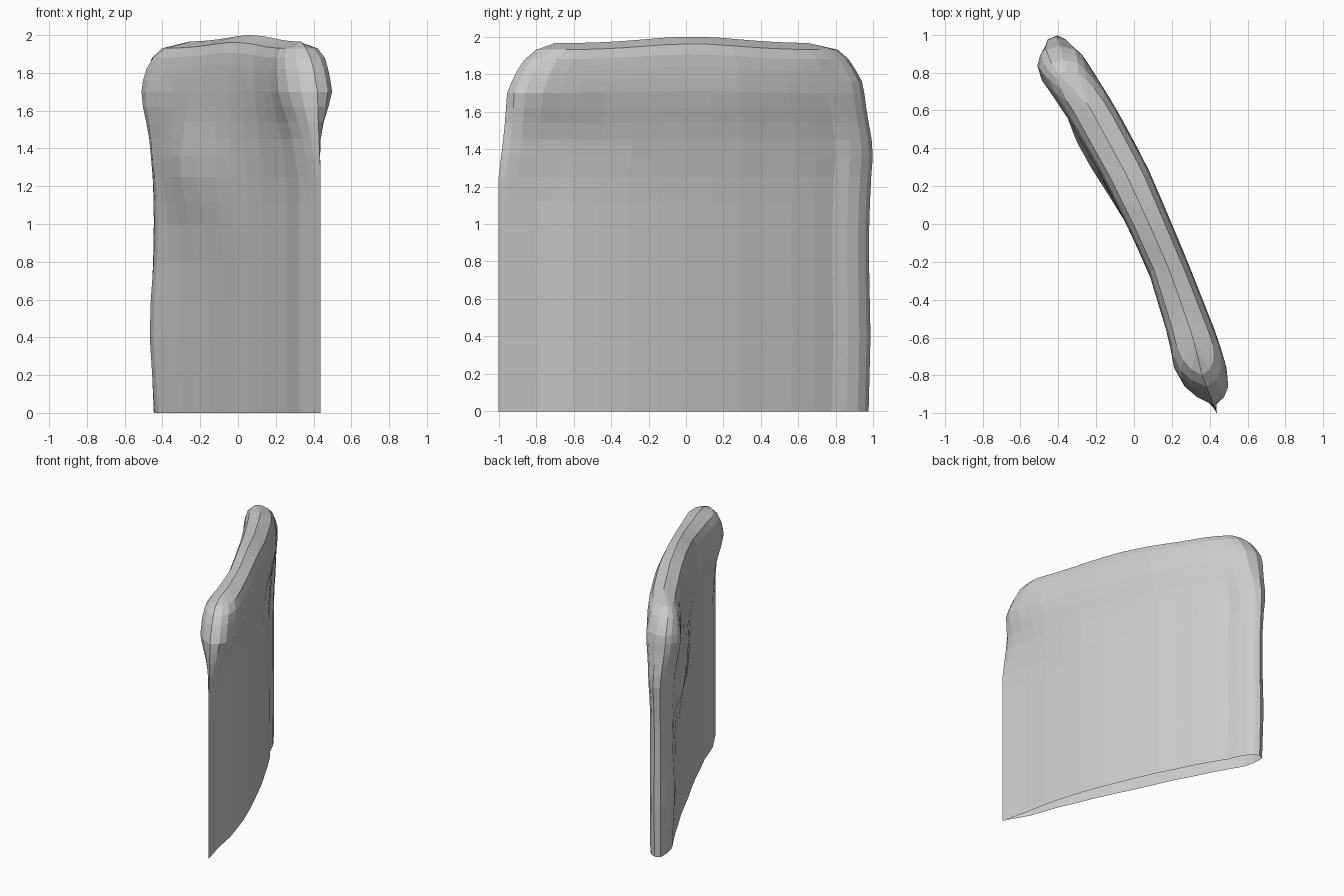
import bpy, bmesh
from math import exp

if "Cube" in bpy.data.objects:
    bpy.data.objects.remove(bpy.data.objects["Cube"])


def curve(x, pts):
    """Piecewise linear lookup in (x, value) pairs."""
    if x <= pts[0][0]:
        return pts[0][1]
    for (x0, y0), (x1, y1) in zip(pts, pts[1:]):
        if x <= x1:
            return y0 + (y1 - y0) * (x - x0) / (x1 - x0)
    return pts[-1][1]


def bump(y, z, y0, z0, ry, rz):
    return exp(-((y - y0) / ry) ** 2 - ((z - z0) / rz) ** 2)


# Plan-view centre line: x for each y
CENTRE = [(-1, .438), (-.8, .36), (-.6, .312), (-.25, .19), (0, .08),
          (.27, -.045), (.6, -.225), (.8, -.35), (.98, -.405)]
# Side outline: end positions for each height
Y_MIN = [(0, -1), (1.25, -1), (1.5, -.97), (1.7, -.955), (1.8, -.915),
         (1.88, -.86), (1.93, -.8), (1.965, -.7)]
Y_MAX = [(0, .975), (.4, .985), (.9, .975), (1.2, .985), (1.4, 1.0), (1.6, .965),
         (1.75, .945), (1.87, .88), (1.93, .81), (1.965, .65)]
# Half thickness along the length: lower blade (each face) and padded top roll
LOW_R = [(0, 0), (.1, .025), (.3, .05), (.5, .06), (.7, .068), (.85, .08),
         (.95, .075), (.985, .05), (1, 0)]
LOW_L = [(0, 0), (.1, .035), (.3, .075), (.5, .1), (.7, .1), (.9, .08),
         (.965, .06), (.99, .045), (1, 0)]
ROLL = [(0, 0), (.02, .07), (.05, .115), (.1, .138), (.2, .128), (.35, .115),
        (.5, .12), (.7, .135), (.9, .138), (.96, .12), (.99, .075), (1, 0)]
BLEND = [(0, 0), (1.2, 0), (1.45, .3), (1.55, .55), (1.68, 1)]
CLOSE = [(0, 1), (1.8, 1), (1.88, .92), (1.93, .7), (1.965, 0)]

LEVELS = [0, .2, .4, .6, .8, 1.0, 1.12, 1.25, 1.36, 1.45, 1.54, 1.62, 1.7,
          1.76, 1.82, 1.88, 1.93, 1.965]
STEPS = [0, .02, .05, .1, .15, .2, .27, .35, .43, .5, .57, .65, .72, .79,
         .85, .9, .94, .97, .99, 1]


def point(u, z, side):
    y = curve(z, Y_MIN) + u * (curve(z, Y_MAX) - curve(z, Y_MIN))
    w = curve(z, BLEND)
    low = curve(u, LOW_R if side > 0 else LOW_L)
    half = ((1 - w) * low + w * curve(u, ROLL)) * curve(z, CLOSE)
    if side < 0 and 0 < u < 1:
        # uneven swelling on the left face
        end = min(1, (1 - u) / .05)
        half += end * curve(z, CLOSE) * (.07 * bump(y, z, .38, 1.28, .32, .28)
                                         + .025 * bump(y, z, .8, 1.65, .2, .2)
                                         + .03 * bump(y, z, .85, .45, .3, .35))
    lift = .035 * exp(-((y - .03) / .35) ** 2) * max(0, (z - 1.6) / .365)
    return curve(y, CENTRE) + side * half, y, z + lift


# Curved slab: stacked cross-section rings, open underneath
bm = bmesh.new()
rings = []
for z in LEVELS:
    ring = [bm.verts.new(point(u, z, 1)) for u in STEPS]
    ring += [bm.verts.new(point(u, z, -1)) for u in STEPS[-2:0:-1]]
    rings.append(ring)
n = len(rings[0])
for a, b in zip(rings, rings[1:]):
    for i in range(n):
        j = (i + 1) % n
        bm.faces.new((a[i], a[j], b[j], b[i]))
bmesh.ops.remove_doubles(bm, verts=bm.verts, dist=.0005)
bmesh.ops.recalc_face_normals(bm, faces=bm.faces)

mesh = bpy.data.meshes.new("curved_slab")
bm.to_mesh(mesh)
bm.free()
slab = bpy.data.objects.new("curved_slab", mesh)
bpy.context.collection.objects.link(slab)
